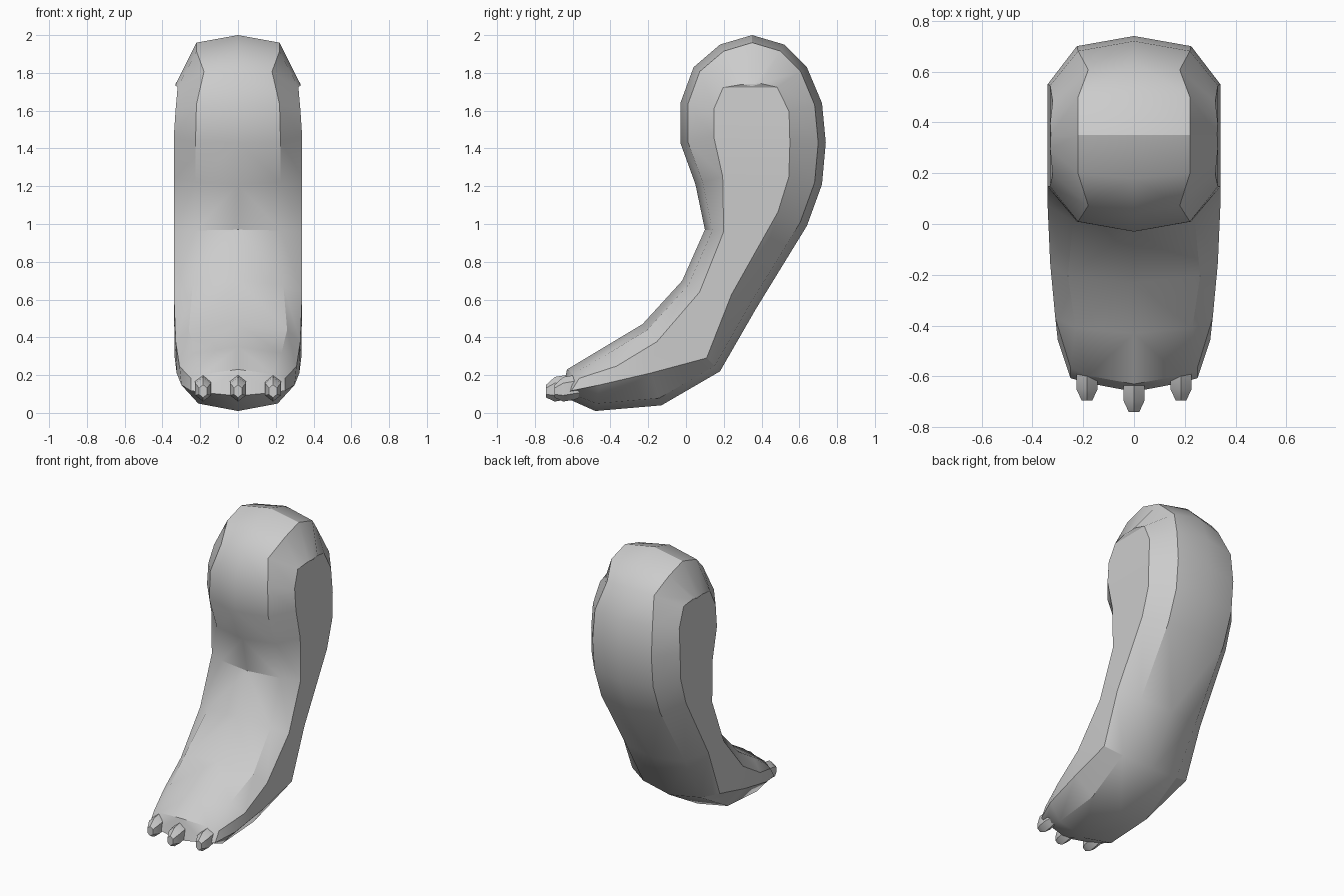
import bpy, bmesh, math
from mathutils import Vector

cube = bpy.data.objects.get("Cube")
if cube:
    bpy.data.objects.remove(cube, do_unlink=True)

grey = bpy.data.materials.new("plain grey")
grey.use_nodes = True
grey.diffuse_color = (0.6, 0.6, 0.6, 1)
grey.node_tree.nodes["Principled BSDF"].inputs["Base Color"].default_value = (0.6, 0.6, 0.6, 1)


def finish(bm, name, angle):
    bmesh.ops.recalc_face_normals(bm, faces=bm.faces[:])
    mesh = bpy.data.meshes.new(name)
    bm.to_mesh(mesh)
    bm.free()
    mesh.materials.append(grey)
    obj = bpy.data.objects.new(name, mesh)
    bpy.context.collection.objects.link(obj)
    bpy.ops.object.select_all(action="DESELECT")
    obj.select_set(True)
    bpy.context.view_layer.objects.active = obj
    bpy.ops.object.shade_smooth_by_angle(angle=math.radians(angle))
    return obj


# Side outline (y, z), corner half-width, widest half-width, side inset
crown = (.35, 2.0, .22, .33, .27)
front = [(.18, 1.95, .22, .33, .24), (.04, 1.83, .18, .32, .19),
         (-.03, 1.64, .22, .33, .18), (-.03, 1.43, .225, .34, .18),
         (.05, 1.21, .225, .34, .15), (.10, .97, .225, .34, .10),
         (-.02, .70, .24, .34, .11), (-.23, .47, .26, .33, .12),
         (-.43, .35, .23, .31, .12), (-.63, .23, .18, .25, .08)]
back = [(.52, 1.95, .22, .33, .24), (.64, 1.83, .18, .32, .19),
        (.72, 1.64, .22, .33, .18), (.74, 1.43, .225, .34, .19),
        (.72, 1.21, .225, .34, .18), (.64, .99, .225, .34, .17),
        (.37, .55, .225, .34, .15), (.18, .22, .22, .335, .10),
        (-.13, .04, .22, .325, .18), (-.48, .01, .21, .30, .14)]
toe = (-.66, .09, .19, .25, .06)

# Body: centre line, corner loop and widest loop, bridged on both sides
loop = [crown] + front + [toe] + back[::-1]
n = len(loop)
bm = bmesh.new()
rows = {}
flat = [Vector(p[:2]) for p in loop]
for side in (0, 1, -1):
    for level in range(3):
        if (side == 0) != (level == 0):
            continue
        ring = []
        for i, (y, z, corner, wide, inset) in enumerate(loop):
            a = (flat[i] - flat[i - 1]).normalized()
            b = (flat[(i + 1) % n] - flat[i]).normalized()
            t = (a + b).normalized()
            inward = Vector((-t.y, t.x))
            depth = (0, .04, inset)[level]
            p = flat[i] + inward * depth
            ring.append(bm.verts.new((side * (0, corner, wide)[level], p.x, p.y)))
        rows[side, level] = ring

for side in (1, -1):
    rings = [rows[0, 0], rows[side, 1], rows[side, 2]]
    for r, s in zip(rings, rings[1:]):
        for i in range(n):
            j = (i + 1) % n
            bm.faces.new((r[i], r[j], s[j], s[i]))
    # Flat side panel joins matching front and back points
    w = rings[2]
    half = n // 2
    bm.faces.new((w[0], w[1], w[n - 1]))
    for i in range(1, half - 1):
        bm.faces.new((w[i], w[i + 1], w[n - i - 1], w[n - i]))
    bm.faces.new((w[half - 1], w[half], w[half + 1]))
finish(bm, "leg_body", 32)


# Claws: tapered faceted nubs along the front of the foot
def claw(name, x, y):
    bm = bmesh.new()
    rings = []
    for dy, rx, rz, z in ((.10, .03, .04, .13), (.05, .048, .065, .135),
                          (-.01, .048, .065, .125), (-.055, .024, .034, .115)):
        rings.append([bm.verts.new((x + rx * math.sin(k * math.tau / 6), y + dy,
                                    z + rz * math.cos(k * math.tau / 6)))
                      for k in range(6)])
    for r, s in zip(rings, rings[1:]):
        for i in range(6):
            j = (i + 1) % 6
            bm.faces.new((r[i], r[j], s[j], s[i]))
    bm.faces.new(rings[0])
    bm.faces.new(rings[-1])
    finish(bm, name, 32)


claw("claw_middle", 0, -.685)
claw("claw_left", .185, -.64)
claw("claw_right", -.185, -.64)
